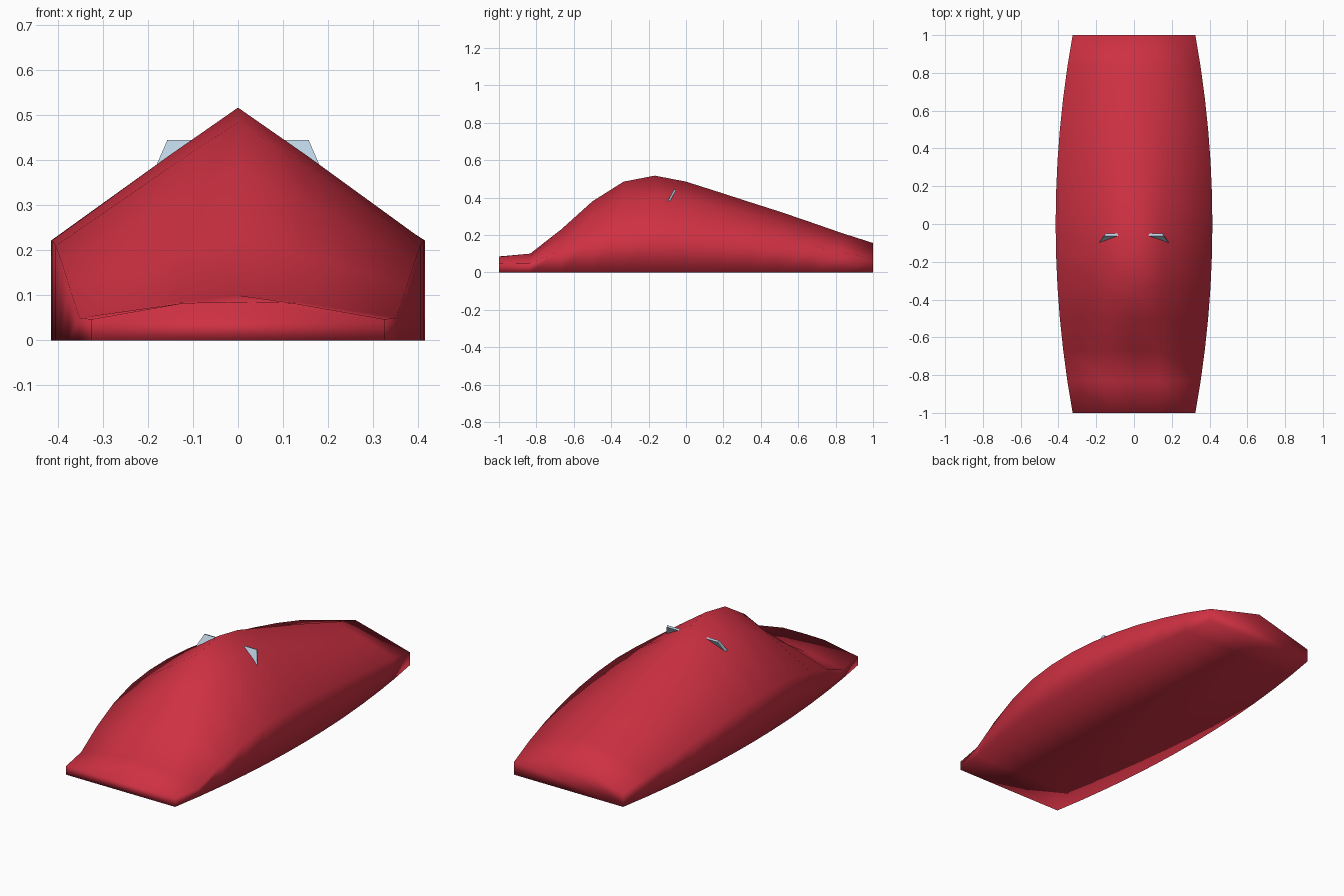
import bpy
import bmesh

cube = bpy.data.objects.get("Cube")
if cube:
    bpy.data.objects.remove(cube, do_unlink=True)


def make_material(name, color):
    mat = bpy.data.materials.new(name)
    mat.use_nodes = True
    mat.diffuse_color = color
    mat.node_tree.nodes["Principled BSDF"].inputs["Base Color"].default_value = color
    return mat


def loft(name, rings, mat, smooth):
    """Skin closed rings of equal length and cap both ends."""
    bm = bmesh.new()
    loops = [[bm.verts.new(p) for p in ring] for ring in rings]
    for a, b in zip(loops, loops[1:]):
        for i in range(len(a)):
            j = (i + 1) % len(a)
            bm.faces.new((a[i], a[j], b[j], b[i]))
    bm.faces.new(loops[0])
    bm.faces.new(loops[-1])
    bmesh.ops.recalc_face_normals(bm, faces=bm.faces)
    for f in bm.faces:
        f.smooth = smooth
    mesh = bpy.data.meshes.new(name)
    bm.to_mesh(mesh)
    bm.free()
    mesh.materials.append(mat)
    obj = bpy.data.objects.new(name, mesh)
    bpy.context.collection.objects.link(obj)
    return obj


red = make_material("body red", (0.62, 0.03, 0.055, 1))
glass = make_material("pale blue glass", (0.5, 0.64, 0.76, 1))

# Body: evenly spaced stations from nose to tail, each with a ridge and a shoulder
ridge = [.085, .10, .23, .38, .485, .517, .485, .432, .378, .325, .268, .21, .157]
shoulder = [.047, .05, .12, .175, .21, .222, .222, .212, .195, .172, .143, .11, .07]
rings = []
for i, (top, side) in enumerate(zip(ridge, shoulder)):
    y = -1 + i / 6
    w = 0.415 - 0.09 * y * y
    blend = {0: 0.95, 1: 0.7}.get(i, 0.64)
    mid = side + (top - side) * blend
    half = [(w, 0), (w, side), (0.37 * w, mid)]
    section = half + [(0, top)] + [(-x, z) for x, z in reversed(half)]
    rings.append([(x, y, z) for x, z in section])
loft("body", rings, red, True)

# Windscreen: tilted trapezoid plate whose upper corners stand clear of the body
front = [(-.187, -.102, .376), (.187, -.102, .376), (.157, -.063, .445), (-.157, -.063, .445)]
back = [(x * 0.96, y + 0.012, z - 0.004) for x, y, z in front]
loft("windscreen", [front, back], glass, False)
